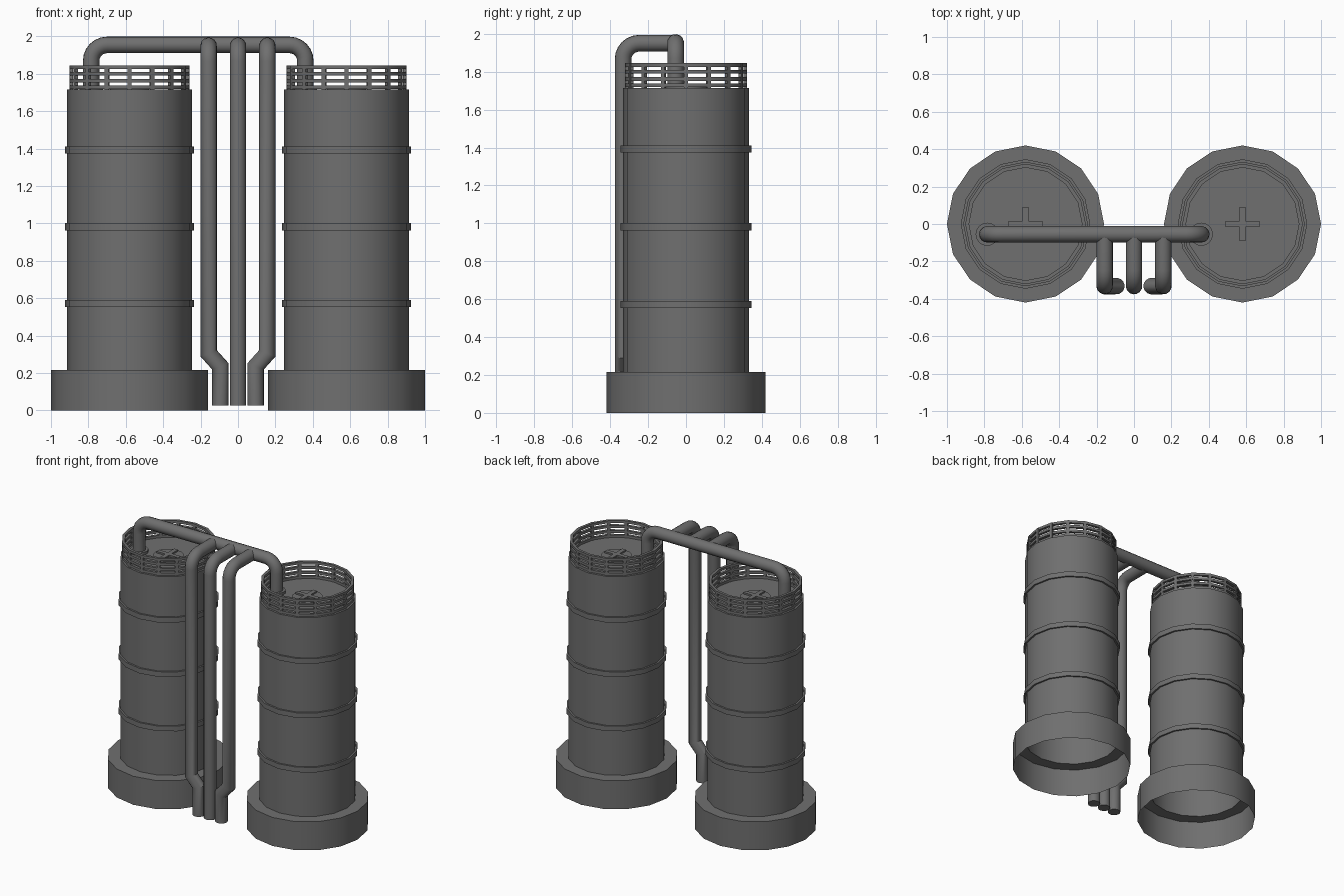
import bpy, bmesh, math
from mathutils import Vector, Matrix

if "Cube" in bpy.data.objects:
    bpy.data.objects.remove(bpy.data.objects["Cube"])

SIDES = 16
R_PIPE = 0.044

DARK = bpy.data.materials.new("dark_grey")
DARK.diffuse_color = (0.16, 0.16, 0.16, 1)
DARK.use_nodes = True
DARK.node_tree.nodes["Principled BSDF"].inputs["Base Color"].default_value = DARK.diffuse_color


def finish(bm, name):
    bmesh.ops.recalc_face_normals(bm, faces=bm.faces)
    me = bpy.data.meshes.new(name)
    bm.to_mesh(me)
    bm.free()
    me.materials.append(DARK)
    ob = bpy.data.objects.new(name, me)
    bpy.context.collection.objects.link(ob)
    bpy.ops.object.select_all(action='DESELECT')
    ob.select_set(True)
    bpy.context.view_layer.objects.active = ob
    bpy.ops.object.shade_smooth_by_angle(angle=math.radians(30))


def lathe(bm, profile, cx, cy=0, sides=SIDES, closed=False):
    """Revolve (radius, z) points about a vertical axis; radius 0 closes to a point."""
    rings = []
    for r, z in profile:
        if r == 0:
            rings.append([bm.verts.new((cx, cy, z))] * sides)
        else:
            rings.append([bm.verts.new((cx + r * math.cos(2 * math.pi * i / sides),
                                        cy + r * math.sin(2 * math.pi * i / sides), z))
                          for i in range(sides)])
    if closed:
        rings.append(rings[0])
    for a, b in zip(rings, rings[1:]):
        for i in range(sides):
            j = (i + 1) % sides
            bm.faces.new(list(dict.fromkeys((a[i], a[j], b[j], b[i]))))


def box(bm, centre, size, turn=0):
    m = (Matrix.Translation(centre) @ Matrix.Rotation(turn, 4, 'Z')
         @ Matrix.Diagonal((*size, 1)))
    bmesh.ops.create_cube(bm, size=1, matrix=m)


def rounded(points, radius, steps=6):
    """Replace each inner corner of a right-angled path with an arc."""
    pts = [Vector(p) for p in points]
    out = [pts[0]]
    for p, c, n in zip(pts, pts[1:], pts[2:]):
        u, v = (p - c).normalized(), (n - c).normalized()
        o = c + (u + v) * radius
        for k in range(steps + 1):
            t = math.pi / 2 * k / steps
            out.append(o - v * radius * math.cos(t) - u * radius * math.sin(t))
    return out + [pts[-1]]


def pipe(name, pts, sides=14):
    """Round tube along a path, mitred at every corner and capped."""
    bm = bmesh.new()
    dirs = [(b - a).normalized() for a, b in zip(pts, pts[1:])]
    s = dirs[0].orthogonal().normalized()
    t = dirs[0].cross(s)
    ring = [pts[0] + R_PIPE * (s * math.cos(2 * math.pi * i / sides)
                               + t * math.sin(2 * math.pi * i / sides))
            for i in range(sides)]
    rings = [[bm.verts.new(p) for p in ring]]
    for k, d in enumerate(dirs):
        # slide the ring along this segment onto the mitre plane
        n = d + dirs[min(k + 1, len(dirs) - 1)]
        ring = [p + d * ((pts[k + 1] - p).dot(n) / d.dot(n)) for p in ring]
        rings.append([bm.verts.new(p) for p in ring])
    for a, b in zip(rings, rings[1:]):
        for i in range(sides):
            j = (i + 1) % sides
            bm.faces.new((a[i], a[j], b[j], b[i]))
    bm.faces.new(rings[0])
    bm.faces.new(rings[-1])
    finish(bm, name)


for side, cx, px in (("left", -0.58, -0.785), ("right", 0.58, 0.36)):
    # hollow base and tank shell, open underneath
    bm = bmesh.new()
    lathe(bm, [(0.42, 0), (0.42, 0.215), (0.333, 0.215), (0.333, 1.715), (0, 1.715)], cx)
    finish(bm, side + "_tank")

    # reinforcing bands
    bm = bmesh.new()
    for z in (0.553, 0.963, 1.373):
        lathe(bm, [(0.33, z), (0.346, z), (0.346, z + 0.038), (0.33, z + 0.038)], cx)
    finish(bm, side + "_bands")

    # roof railing: hoops and posts
    bm = bmesh.new()
    for z in (1.718, 1.752, 1.79, 1.826):
        lathe(bm, [(0.302, z), (0.322, z), (0.322, z + 0.019), (0.302, z + 0.019)],
              cx, closed=True)
    for i in range(SIDES):
        a = 2 * math.pi * i / SIDES
        box(bm, (cx + 0.312 * math.cos(a), 0.312 * math.sin(a), 1.78),
            (0.018, 0.022, 0.13), a)
    finish(bm, side + "_railing")

    # roof hatch with cross handle
    bm = bmesh.new()
    lathe(bm, [(0.105, 1.715), (0.105, 1.722), (0, 1.722)], cx)
    for size in ((0.18, 0.032, 0.02), (0.032, 0.18, 0.02)):
        box(bm, (cx, 0, 1.724), size)
    finish(bm, side + "_hatch")

    # collar where the header pipe enters the roof
    bm = bmesh.new()
    lathe(bm, [(0.062, 1.715), (0.062, 1.735), (0, 1.735)], px, -0.055)
    finish(bm, side + "_pipe_collar")

# header pipe joining both tanks
pipe("header_pipe", rounded([(-0.785, -0.055, 1.715), (-0.785, -0.055, 1.954),
                             (0.36, -0.055, 1.954), (0.36, -0.055, 1.715)], 0.085))

# three downpipes, the outer two jogging inwards near the ground
for name, s in (("left", -1), ("middle", 0), ("right", 1)):
    x = 0.157 * s
    path = rounded([(x, -0.055, 1.95), (x, -0.332, 1.95), (x, -0.332, 0.305)], 0.085)
    if s:
        path.append(Vector((0.094 * s, -0.332, 0.235)))
    path.append(Vector((0.094 * s, -0.332, 0.025)))
    pipe(name + "_downpipe", path)
